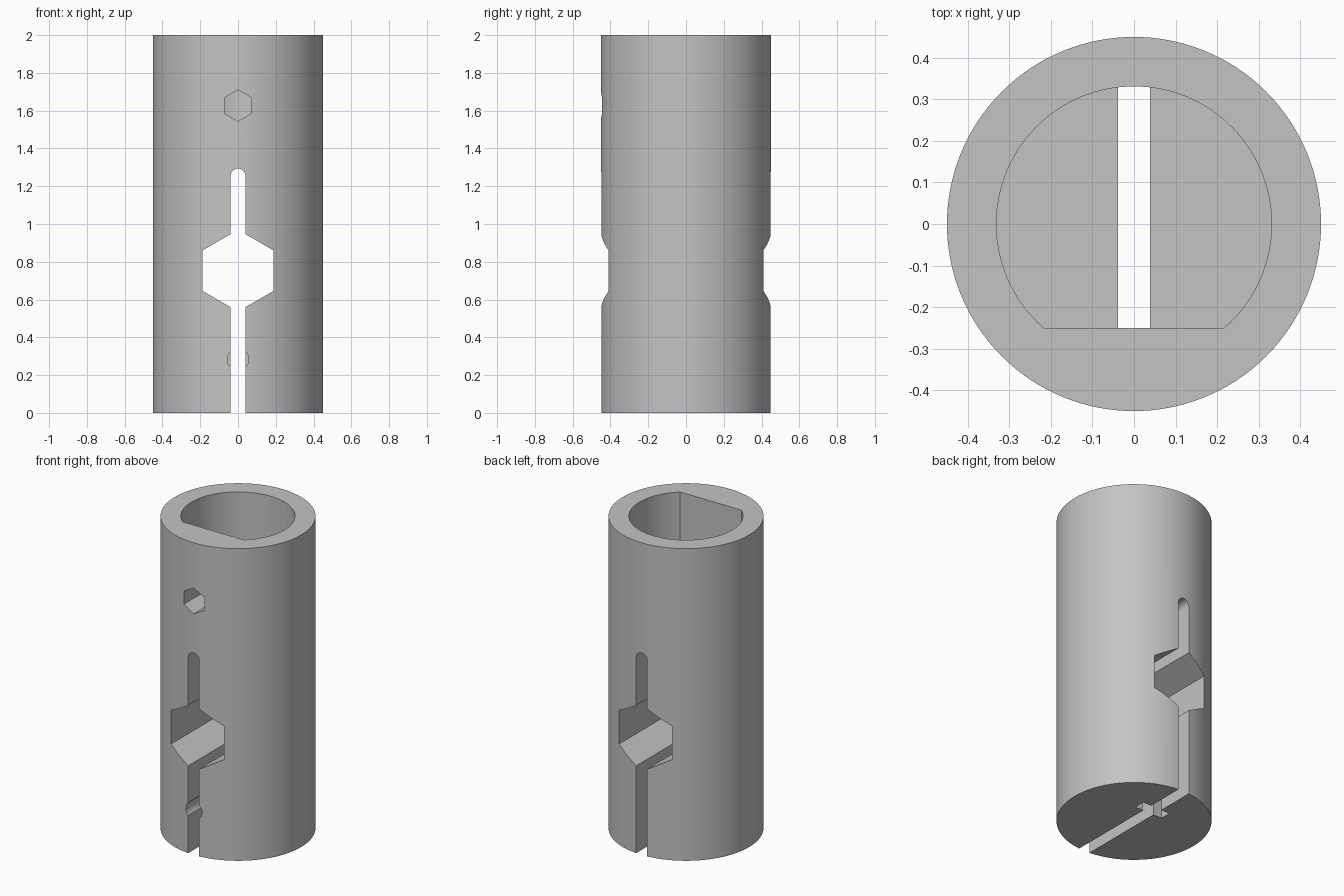
import bpy, bmesh, math
from mathutils import Vector

if "Cube" in bpy.data.objects:
    bpy.data.objects.remove(bpy.data.objects["Cube"])

R = 0.45
AXIS_Z = lambda u, v, d: Vector((u, v, d))   # profile in xy, extruded along z
AXIS_Y = lambda u, v, d: Vector((u, d, v))   # profile in xz, extruded along y


def ngon(cx, cy, r, n, start=0.0, sweep=2 * math.pi):
    """Points of a regular polygon, or of an arc when sweep is not a full turn."""
    full = abs(sweep - 2 * math.pi) < 1e-6
    steps = n if full else n - 1
    return [(cx + r * math.cos(start + sweep * i / steps),
             cy + r * math.sin(start + sweep * i / steps)) for i in range(n)]


def prism(name, profile, axis, d0, d1):
    """Solid made by extruding a closed profile from d0 to d1."""
    bm = bmesh.new()
    a = [bm.verts.new(axis(u, v, d0)) for u, v in profile]
    b = [bm.verts.new(axis(u, v, d1)) for u, v in profile]
    n = len(profile)
    bm.faces.new(a)
    bm.faces.new(b[::-1])
    for i in range(n):
        j = (i + 1) % n
        bm.faces.new((a[j], a[i], b[i], b[j]))
    bmesh.ops.recalc_face_normals(bm, faces=bm.faces)
    mesh = bpy.data.meshes.new(name)
    bm.to_mesh(mesh)
    bm.free()
    obj = bpy.data.objects.new(name, mesh)
    bpy.context.collection.objects.link(obj)
    return obj


# Cylindrical coupler body
body = prism("coupler_body", ngon(0, 0, R, 128), AXIS_Z, 0, 2)

# D-shaped shaft socket, open at the top, flat towards the front
bore_r, flat = 0.331, -0.25
a0 = math.asin(flat / bore_r)
d_profile = ngon(0, 0, bore_r, 97, a0, math.pi - 2 * a0)

# Clamping slot with a rounded top, open at the bottom
slot_profile = [(-0.039, -0.1), (0.039, -0.1)] + ngon(0, 1.255, 0.039, 17, 0, math.pi)

# Nut pocket, open at the bottom, with a pointed hexagonal top
nut_profile = [(-0.1, -0.1), (0.1, -0.1), (0.1, 0.335), (0, 0.393), (-0.1, 0.335)]

cutters = [
    prism("socket_cutter", d_profile, AXIS_Z, 1.12, 2.1),
    prism("slot_cutter", slot_profile, AXIS_Y, -0.6, 0.6),
    prism("cross_hex_cutter", ngon(0, 0.753, 0.216, 6, math.pi / 2), AXIS_Y, -0.62, 0.62),
    prism("set_screw_cutter", ngon(0, 1.627, 0.083, 6, math.pi / 2), AXIS_Y, -0.61, 0.0),
    prism("nut_pocket_cutter", nut_profile, AXIS_Y, 0.13, 0.2),
    prism("bolt_hole_cutter", ngon(0, 0.283, 0.057, 32), AXIS_Y, -0.63, 0.16),
]

# Cut every opening, then drop the cutters
bpy.context.view_layer.objects.active = body
for cutter in cutters:
    cutter.hide_render = True
    mod = body.modifiers.new(cutter.name, 'BOOLEAN')
    mod.operation = 'DIFFERENCE'
    mod.solver = 'EXACT'
    mod.object = cutter
    bpy.ops.object.modifier_apply(modifier=mod.name)
    bpy.data.objects.remove(cutter, do_unlink=True)

# Plain grey material and smooth round walls
grey = bpy.data.materials.new("grey")
grey.diffuse_color = (0.55, 0.55, 0.55, 1)
grey.use_nodes = True
grey.node_tree.nodes["Principled BSDF"].inputs["Base Color"].default_value = grey.diffuse_color
body.data.materials.clear()
body.data.materials.append(grey)
body.select_set(True)
bpy.ops.object.shade_smooth_by_angle(angle=math.radians(25))
